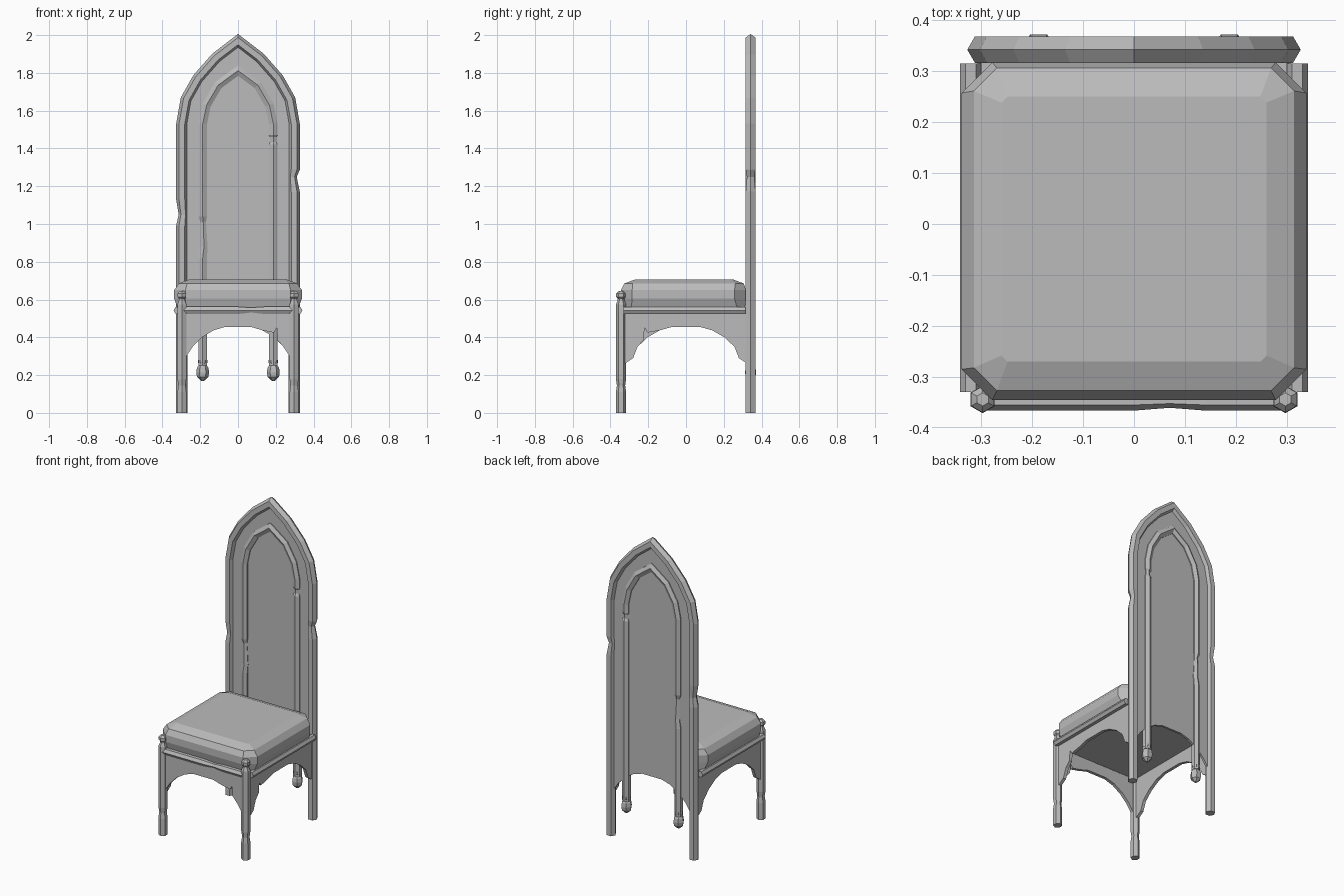
import bpy, bmesh, math
from mathutils import Vector

old = bpy.data.objects.get("Cube")
if old:
    bpy.data.objects.remove(old, do_unlink=True)

stone = bpy.data.materials.new("stone_grey")
stone.use_nodes = True
GREY = (0.5, 0.5, 0.5, 1)
stone.diffuse_color = GREY
stone.node_tree.nodes["Principled BSDF"].inputs["Base Color"].default_value = GREY

BACK_Y = 0.342
FRONT_Y = -0.344
LEG_X = 0.297


def finish(name, bm):
    bmesh.ops.recalc_face_normals(bm, faces=bm.faces)
    mesh = bpy.data.meshes.new(name)
    bm.to_mesh(mesh)
    bm.free()
    mesh.materials.append(stone)
    obj = bpy.data.objects.new(name, mesh)
    bpy.context.collection.objects.link(obj)
    return obj


def loft(name, rings):
    """Skin a list of equal-length vertex rings and cap both ends."""
    bm = bmesh.new()
    loops = [[bm.verts.new(p) for p in ring] for ring in rings]
    for a, b in zip(loops, loops[1:]):
        for i in range(len(a)):
            j = (i + 1) % len(a)
            bm.faces.new((a[i], a[j], b[j], b[i]))
    bm.faces.new(loops[0])
    bm.faces.new(loops[-1])
    return finish(name, bm)


def bar(name, path, radius, normal, turn=0):
    """Mitred hexagonal bar along (point, scale) pairs lying in one plane."""
    n = Vector(normal)
    pts = [Vector(p) for p, s in path]
    rings = []
    for i, (p, s) in enumerate(path):
        before = (pts[i] - pts[max(i - 1, 0)]).normalized()
        after = (pts[min(i + 1, len(pts) - 1)] - pts[i]).normalized()
        tangent = (before + after).normalized()
        side = tangent.cross(n)
        miter = 1 / max(tangent.dot(after if after.length else before), 0.5)
        ring = []
        for k in range(6):
            a = math.radians(60 * k + turn)
            ring.append(pts[i] + s * radius * (side * math.cos(a) * miter + n * math.sin(a)))
        rings.append(ring)
    return loft(name, rings)


def turned(name, x, y, profile, turn=0):
    """Six-sided turned part from (radius, height) pairs."""
    angles = [math.radians(60 * k + turn) for k in range(6)]
    return loft(name, [[(x + r * math.cos(a), y + r * math.sin(a), z) for a in angles]
                       for r, z in profile])


def plate(name, outline, place, thickness):
    """Flat panel; place maps (u, z, depth) to a point."""
    return loft(name, [[place(u, z, d) for u, z in outline]
                       for d in (-thickness / 2, thickness / 2)])


def arch_path(right, left, curve, top):
    """Pointed arch: right upright, curve, tip, mirrored curve, left upright."""
    xz = right + [(x, z, 1) for x, z in curve] + [(0, top, 1)]
    xz += [(-x, z, 1) for x, z in reversed(curve)] + left
    return [((x, BACK_Y, z), s) for x, z, s in xz]


# Outer arch, whose uprights are the back legs, with worn nicks
outer_curve = [(LEG_X, 1.53), (0.274, 1.66), (0.212, 1.77), (0.115, 1.88)]
outer = arch_path(
    [(LEG_X, 0, 1), (LEG_X, 1.17, 1), (0.288, 1.25, 0.75), (LEG_X, 1.29, 1)],
    [(-LEG_X, 1.13, 1), (-0.29, 1.05, 0.8), (-LEG_X, 0.99, 1), (-LEG_X, 0, 1)],
    outer_curve, 1.968)
bar("outer_arch_frame", outer, 0.03, (0, 1, 0))

# Inner arch with broken mouldings
inner_curve = [(0.187, 1.53), (0.166, 1.63), (0.105, 1.735)]
inner = arch_path(
    [(0.187, 0.25, 1), (0.187, 1.42, 1), (0.187, 1.435, 0.7), (0.187, 1.46, 0.75),
     (0.187, 1.47, 1)],
    [(-0.187, 1.04, 1), (-0.184, 1.01, 0.65), (-0.18, 0.88, 0.85), (-0.187, 0.82, 1),
     (-0.187, 0.25, 1)],
    inner_curve, 1.812)
bar("inner_arch_moulding", inner, 0.026, (0, 1, 0), 30)

# Scalloped lower edge shared by the aprons and the back panel
scallop = [(0.28, 0.29), (0.24, 0.35), (0.19, 0.40), (0.13, 0.437), (0.07, 0.455)]
lower_edge = [(-u, z) for u, z in scallop] + scallop[::-1]
chip = [(0.205, 0.45), (0.19, 0.425)]
chipped_edge = lower_edge[:-3] + chip[::-1] + [(0.21, 0.385)] + lower_edge[-2:]

# Back panel filling the outer arch
arch_edge = [(x, z) for x, z in outer_curve]
panel = lower_edge + [(LEG_X, 0.25)] + arch_edge + [(0, 1.968)]
panel += [(-x, z) for x, z in reversed(arch_edge)] + [(-LEG_X, 0.25)]
plate("back_panel", panel, lambda u, z, d: (u, BACK_Y + d, z), 0.014)


# Front and side aprons
def apron(edge, reach):
    return edge + [(reach, 0.25), (reach, 0.54), (-reach, 0.54), (-reach, 0.25)]


plate("front_apron", apron(chipped_edge, LEG_X),
      lambda u, z, d: (u, FRONT_Y + d, z), 0.02)
plate("left_apron", apron([(-u, z) for u, z in reversed(chipped_edge)], 0.34),
      lambda u, z, d: (LEG_X + d, u * 1.07 if abs(u) < 0.28 else u, z), 0.02)
plate("right_apron", apron(lower_edge, 0.34),
      lambda u, z, d: (-LEG_X + d, u * 1.07 if abs(u) < 0.28 else u, z), 0.02)

for side, s in (("left", 1), ("right", -1)):
    # Front legs with a collar and knob
    leg = [(0.027, 0), (0.027, 0.11), (0.022, 0.145), (0.027, 0.18), (0.027, 0.575),
           (0.018, 0.595), (0.018, 0.605), (0.026, 0.613), (0.026, 0.632), (0.013, 0.645)]
    turned(side + "_front_leg", s * LEG_X, FRONT_Y, leg, 30)
    # Hanging finials below the inner arch
    drop = [(0.008, 0.17), (0.03, 0.19), (0.034, 0.215), (0.03, 0.24), (0.018, 0.255),
            (0.026, 0.268), (0.026, 0.28)]
    turned(side + "_hanging_finial", s * 0.187, BACK_Y, drop)
    # Side seat rails
    bar(side + "_seat_rail", [((s * 0.32, -0.33, 0.543), 1), ((s * 0.32, 0.315, 0.543), 1)],
        0.021, (0, 0, 1))

# Front seat rail with a worn dip
bar("front_seat_rail", [((-LEG_X, FRONT_Y, 0.543), 1), ((0, FRONT_Y, 0.543), 1),
                        ((0.07, FRONT_Y, 0.543), 0.75), ((0.14, FRONT_Y, 0.543), 1),
                        ((LEG_X, FRONT_Y, 0.543), 1)], 0.022, (0, 0, 1))


# Seat board and cushion
def octagon(z, hx, front, back, cut):
    return [(hx - cut, front, z), (hx, front + cut, z), (hx, back - cut, z), (hx - cut, back, z),
            (cut - hx, back, z), (-hx, back - cut, z), (-hx, front + cut, z), (cut - hx, front, z)]


loft("seat_board", [octagon(0.525, 0.3, FRONT_Y, BACK_Y, 0.01),
                    octagon(0.555, 0.3, FRONT_Y, BACK_Y, 0.01)])
loft("seat_cushion", [octagon(0.55, 0.318, -0.33, 0.312, 0.04),
                      octagon(0.605, 0.338, -0.345, 0.317, 0.06),
                      octagon(0.65, 0.338, -0.345, 0.317, 0.06),
                      octagon(0.685, 0.314, -0.327, 0.306, 0.045),
                      octagon(0.706, 0.26, -0.27, 0.25, 0.012)])
